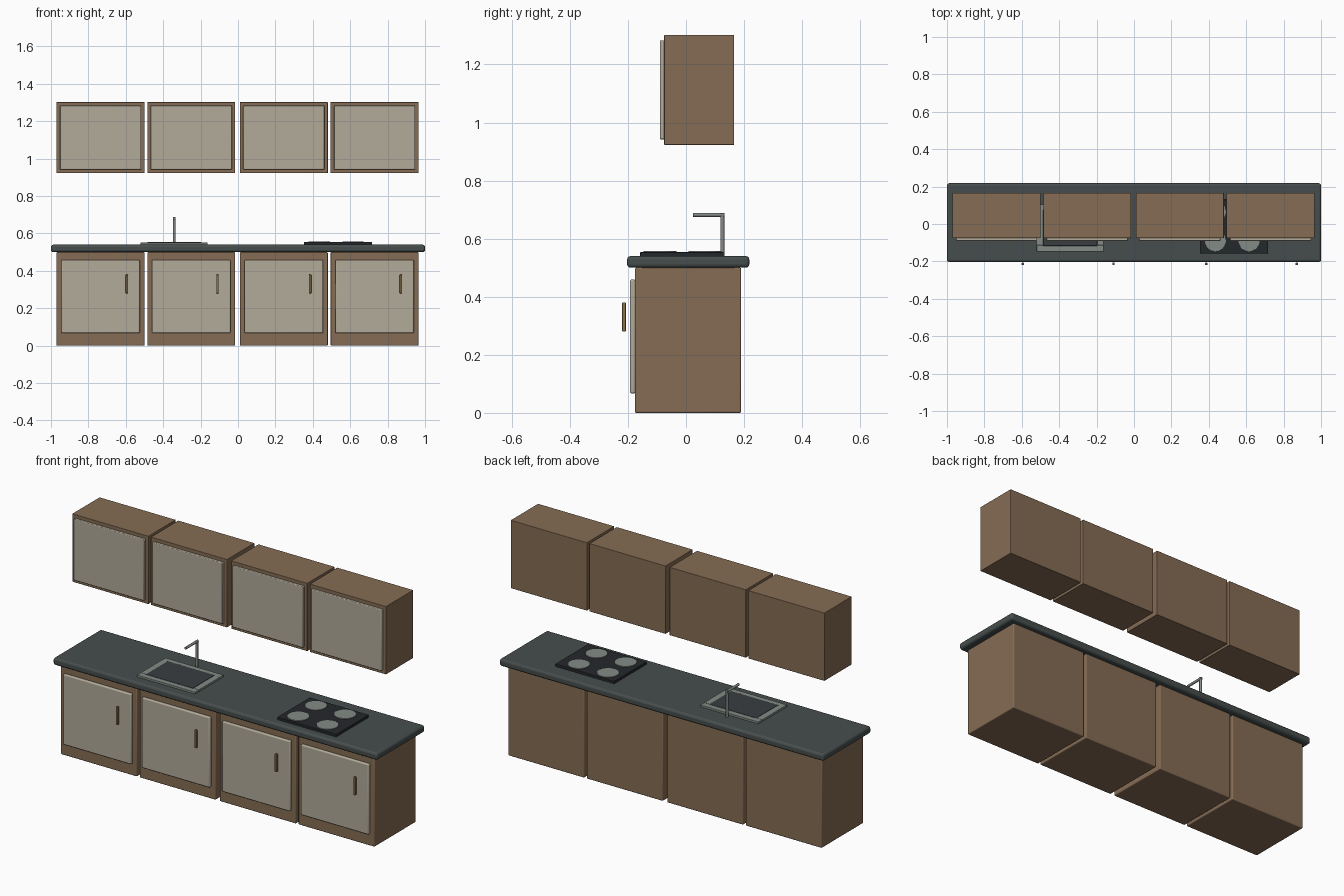
import bpy
from math import pi

if "Cube" in bpy.data.objects:
    bpy.data.objects.remove(bpy.data.objects["Cube"])


def material(name, rgb):
    m = bpy.data.materials.new(name)
    m.diffuse_color = (*rgb, 1)
    m.use_nodes = True
    m.node_tree.nodes["Principled BSDF"].inputs["Base Color"].default_value = m.diffuse_color
    return m


WOOD = material("wood", (0.235, 0.15, 0.088))
PANEL = material("panel", (0.445, 0.405, 0.323))
STONE = material("stone", (0.061, 0.076, 0.074))
BLACK = material("black_glass", (0.018, 0.021, 0.025))
BASIN = material("dark_steel", (0.04, 0.047, 0.052))
STEEL = material("steel", (0.23, 0.26, 0.24))
BRASS = material("brass", (0.26, 0.17, 0.07))


def finish(ob, name, mat, bevel, segments=3):
    ob.name = name
    ob.data.materials.append(mat)
    if bevel:
        b = ob.modifiers.new("bevel", 'BEVEL')
        b.width = bevel
        b.segments = segments
        b.limit_method = 'ANGLE'
    bpy.ops.object.shade_smooth_by_angle(angle=pi / 6)
    return ob


def box(name, x, y, z, mat, bevel=0.003):
    """Box given by its (min, max) range on each axis."""
    bpy.ops.mesh.primitive_cube_add(size=1, location=[sum(r) / 2 for r in (x, y, z)])
    ob = bpy.context.object
    ob.scale = [r[1] - r[0] for r in (x, y, z)]
    bpy.ops.object.transform_apply(location=False, rotation=False, scale=True)
    return finish(ob, name, mat, bevel)


def cylinder(name, loc, radius, depth, mat, rot=(0, 0, 0), bevel=0):
    bpy.ops.mesh.primitive_cylinder_add(vertices=32, radius=radius, depth=depth,
                                        location=loc, rotation=rot)
    return finish(bpy.context.object, name, mat, bevel, 2)


# Four base cabinets and four wall cabinets, with doors and handles
for i, cx in enumerate((-0.735, -0.25, 0.245, 0.73), 1):
    box(f"base_cabinet_{i}", (cx - 0.235, cx + 0.235), (-0.176, 0.19), (0, 0.5), WOOD, 0.005)
    box(f"base_door_{i}", (cx - 0.21, cx + 0.21), (-0.193, -0.174), (0.067, 0.459), PANEL, 0.006)
    box(f"base_handle_{i}", (cx + 0.134, cx + 0.147), (-0.22, -0.207), (0.28, 0.38), BRASS, 0.003)
    box(f"wall_cabinet_{i}", (cx - 0.235, cx + 0.235), (-0.075, 0.166), (0.923, 1.302), WOOD, 0.002)
    box(f"wall_door_{i}", (cx - 0.217, cx + 0.217), (-0.09, -0.073), (0.942, 1.283), PANEL, 0.004)

# Worktop
box("countertop", (-1, 1), (-0.203, 0.218), (0.5, 0.54), STONE, 0.012)

# Sink: steel rim frame around a dark basin panel
SX, SY, SZ = (-0.52, -0.162), (-0.147, 0.105), (0.538, 0.551)
W = 0.034
box("sink_rim_front", SX, (SY[0], SY[0] + W), SZ, STEEL, 0.002)
box("sink_rim_back", SX, (SY[1] - W, SY[1]), SZ, STEEL, 0.002)
for side, x in (("left", SX[0]), ("right", SX[1] - W)):
    box(f"sink_rim_{side}", (x, x + W), (SY[0] + W, SY[1] - W), SZ, STEEL, 0)
box("sink_basin", (SX[0] + W, SX[1] - W), (SY[0] + W - 0.004, SY[1] - W + 0.004),
    (0.538, 0.553), BASIN, 0.002)

# Tap: upright pipe and spout
cylinder("tap_riser", (-0.341, 0.125, 0.613), 0.007, 0.15, STEEL)
cylinder("tap_spout", (-0.341, 0.078, 0.682), 0.007, 0.108, STEEL, (pi / 2, 0, 0))

# Cooktop with four hotplates
box("cooktop", (0.352, 0.716), (-0.158, 0.13), (0.538, 0.554), BLACK, 0.002)
for i, x in enumerate((0.435, 0.615)):
    for j, y in enumerate((-0.09, 0.065)):
        cylinder(f"hotplate_{i}_{j}", (x, y, 0.554), 0.057, 0.007, STEEL, bevel=0.001)
